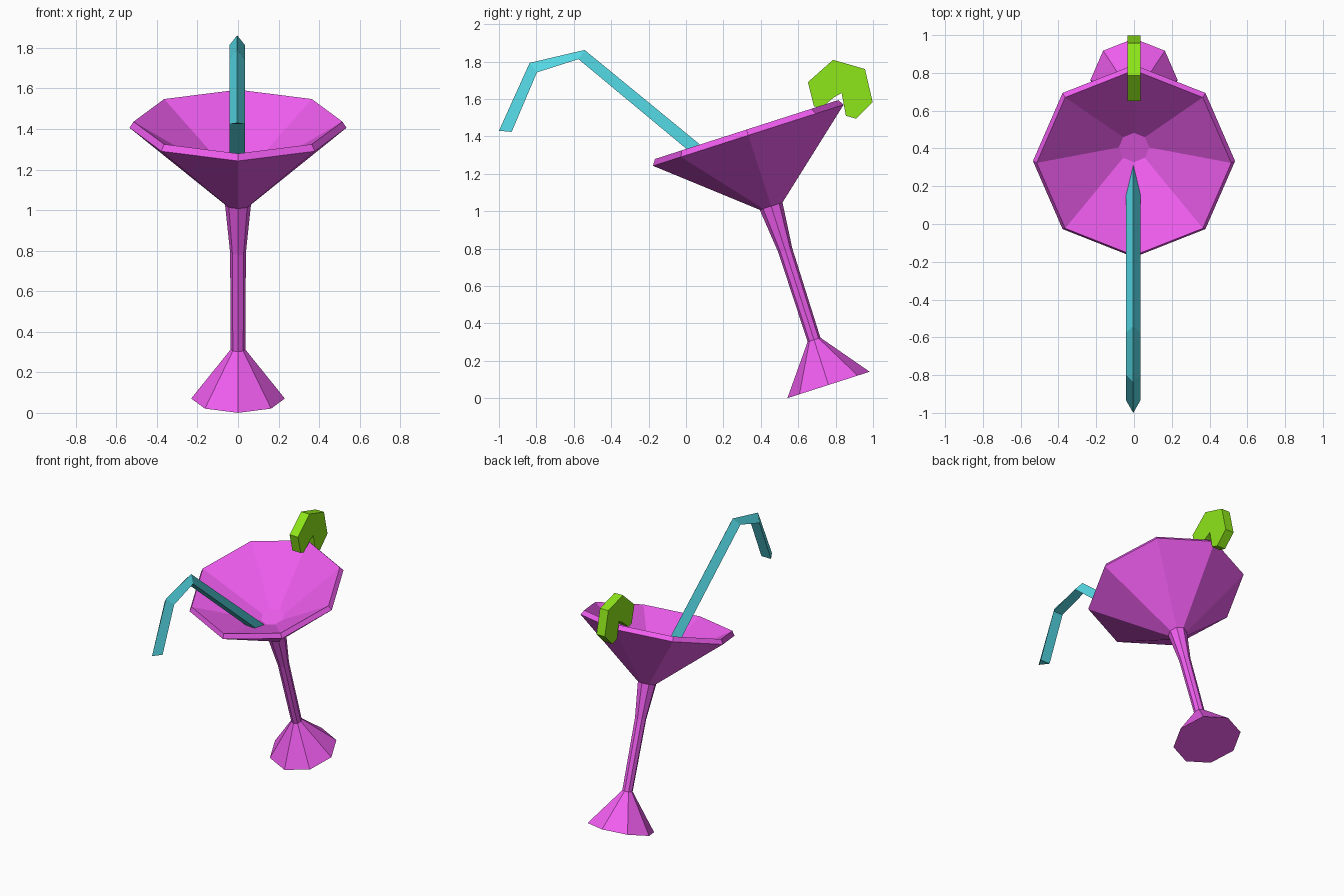
import bpy, bmesh
from math import sin, cos, pi, radians
from mathutils import Matrix

if "Cube" in bpy.data.objects:
    bpy.data.objects.remove(bpy.data.objects["Cube"])


def make_object(name, bm, color):
    bmesh.ops.recalc_face_normals(bm, faces=bm.faces[:])
    mesh = bpy.data.meshes.new(name)
    bm.to_mesh(mesh)
    bm.free()
    mat = bpy.data.materials.new(name + "_color")
    mat.diffuse_color = (*color, 1)
    mat.use_nodes = True
    mat.node_tree.nodes["Principled BSDF"].inputs["Base Color"].default_value = mat.diffuse_color
    mesh.materials.append(mat)
    obj = bpy.data.objects.new(name, mesh)
    bpy.context.collection.objects.link(obj)
    return obj


def loft(name, rings, color):
    """Skin closed rings of points and cap both ends."""
    bm = bmesh.new()
    loops = [[bm.verts.new(p) for p in ring] for ring in rings]
    for a, b in zip(loops, loops[1:]):
        n = len(a)
        for i in range(n):
            j = (i + 1) % n
            bm.faces.new((a[i], a[j], b[j], b[i]))
    bm.faces.new(loops[0])
    bm.faces.new(loops[-1])
    return make_object(name, bm, color)


# Glass: eight-sided lathe (radius, height along axis), then tilted
profile = [(0.231, 0), (0.036, 0.254), (0.039, 0.756), (0.064, 1.004),
           (0.535, 1.402), (0.515, 1.434), (0.081, 1.168)]
rings = [[(r * sin(i * pi / 4), -r * cos(i * pi / 4), h) for i in range(8)]
         for r, h in profile]
glass = loft("cocktail_glass", rings, (0.87, 0.11, 0.87))
glass.data.transform(Matrix.Translation((0, 0.762, 0.071))
                     @ Matrix.Rotation(radians(17.8), 4, 'X'))

# Straw: bent triangular tube, ridge on the outside of the bend (y, z)
ridge = [(-1.0, 1.43), (-0.836, 1.793), (-0.542, 1.862), (0.345, 1.135)]
inner = [(-0.932, 1.424), (-0.797, 1.742), (-0.575, 1.813), (0.30, 1.086)]
rings = [[(-0.004, *o), (-0.043, *i), (0.035, *i)] for o, i in zip(ridge, inner)]
loft("drinking_straw", rings, (0.09, 0.69, 0.78))

# Lime slice: notched octagonal outline (y, z), extruded across x
outline = [(0.652, 1.69), (0.786, 1.809), (0.957, 1.76), (0.998, 1.583),
           (0.909, 1.495), (0.855, 1.51), (0.832, 1.632), (0.793, 1.61),
           (0.722, 1.551), (0.684, 1.561)]
rings = [[(x, y, z) for y, z in outline] for x in (-0.034, 0.034)]
loft("lime_slice", rings, (0.27, 0.79, 0.01))
